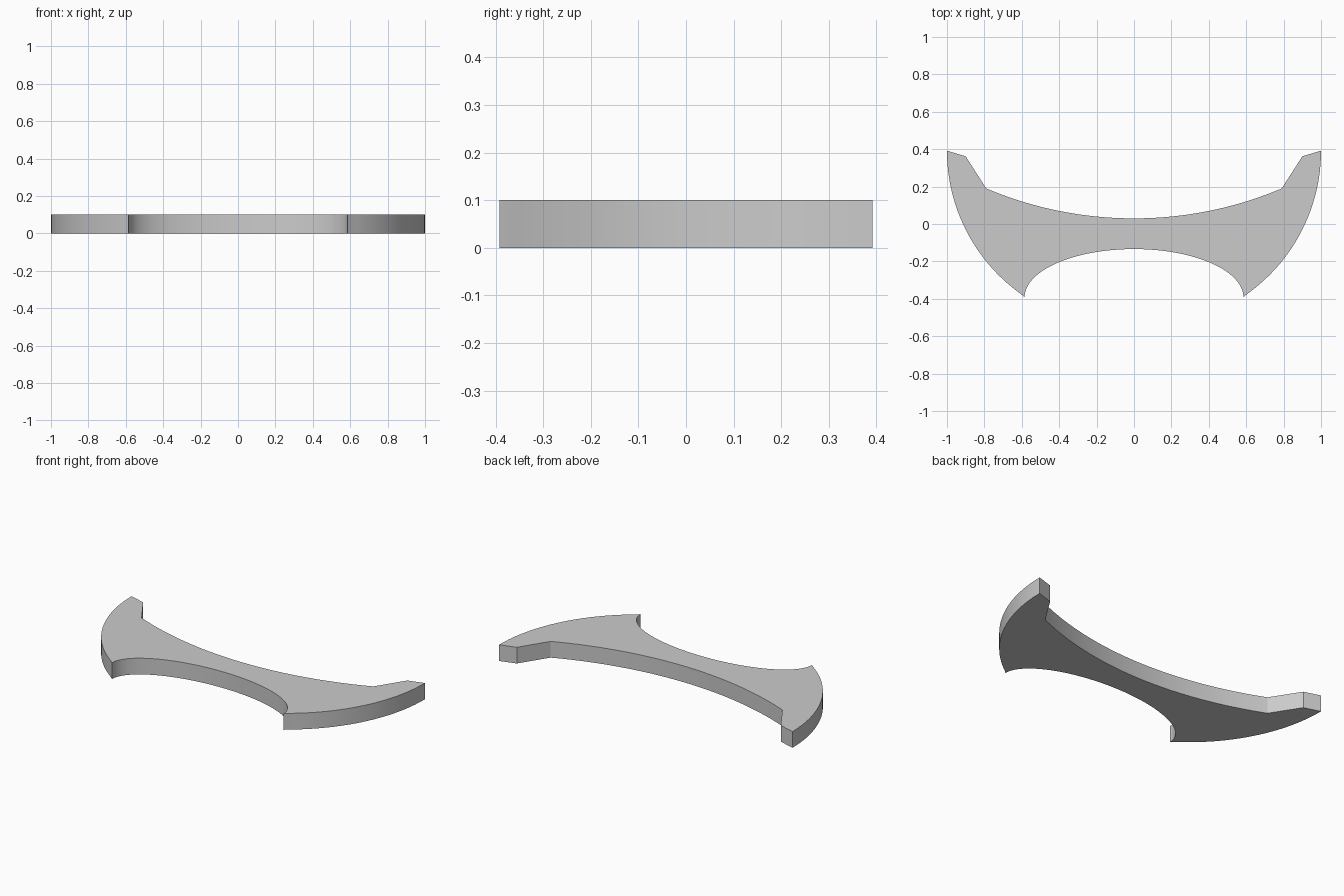
import bpy
import bmesh
from math import sin, cos, pi, sqrt, atan2, radians

if "Cube" in bpy.data.objects:
    bpy.data.objects.remove(bpy.data.objects["Cube"], do_unlink=True)

THICKNESS = 0.1
STEPS = 32

# Material
grey = bpy.data.materials.new("plain_grey")
grey.use_nodes = True
colour = (0.6, 0.6, 0.6, 1)
grey.diffuse_color = colour
grey.node_tree.nodes["Principled BSDF"].inputs["Base Color"].default_value = colour


def arc(cx, cy, rx, ry, start, end):
    """Points along an elliptical arc, both ends included."""
    angles = [start + (end - start) * i / STEPS for i in range(STEPS + 1)]
    return [(cx + rx * cos(a), cy + ry * sin(a)) for a in angles]


# Half outline on +x, from the front centre round to the back centre
tip_x, tip_y, r = 0.585, 0.392, 0.94
front_arch = arc(0, -tip_y, tip_x, 0.258, pi / 2, 0)
outer_arc = arc(1 - r, tip_y, r, r, atan2(-2 * tip_y, tip_x - 1 + r), 0)
horn = [(0.9, 0.362)]
saddle_x, saddle_low, saddle_r = 0.79, 0.03, 2.03
half_angle = atan2(saddle_x, sqrt(saddle_r**2 - saddle_x**2))
back_arc = arc(0, saddle_low + saddle_r, saddle_r, saddle_r,
               -pi / 2 + half_angle, -pi / 2)
half = front_arch + outer_arc[1:] + horn + back_arc

# Mirror the half and extrude the closed outline into a plate
outline = half + [(-x, y) for x, y in reversed(half[1:-1])]
bm = bmesh.new()
base = bm.faces.new([bm.verts.new((x, y, 0)) for x, y in outline])
extruded = bmesh.ops.extrude_face_region(bm, geom=[base], use_keep_orig=True)
top_verts = [g for g in extruded["geom"] if isinstance(g, bmesh.types.BMVert)]
bmesh.ops.translate(bm, verts=top_verts, vec=(0, 0, THICKNESS))
bmesh.ops.recalc_face_normals(bm, faces=bm.faces)
mesh = bpy.data.meshes.new("curved_plate")
bm.to_mesh(mesh)
bm.free()
mesh.materials.append(grey)

plate = bpy.data.objects.new("curved_plate", mesh)
bpy.context.collection.objects.link(plate)

# Smooth curved walls, sharp corners
bpy.ops.object.select_all(action="DESELECT")
plate.select_set(True)
bpy.context.view_layer.objects.active = plate
bpy.ops.object.shade_smooth_by_angle(angle=radians(25))
